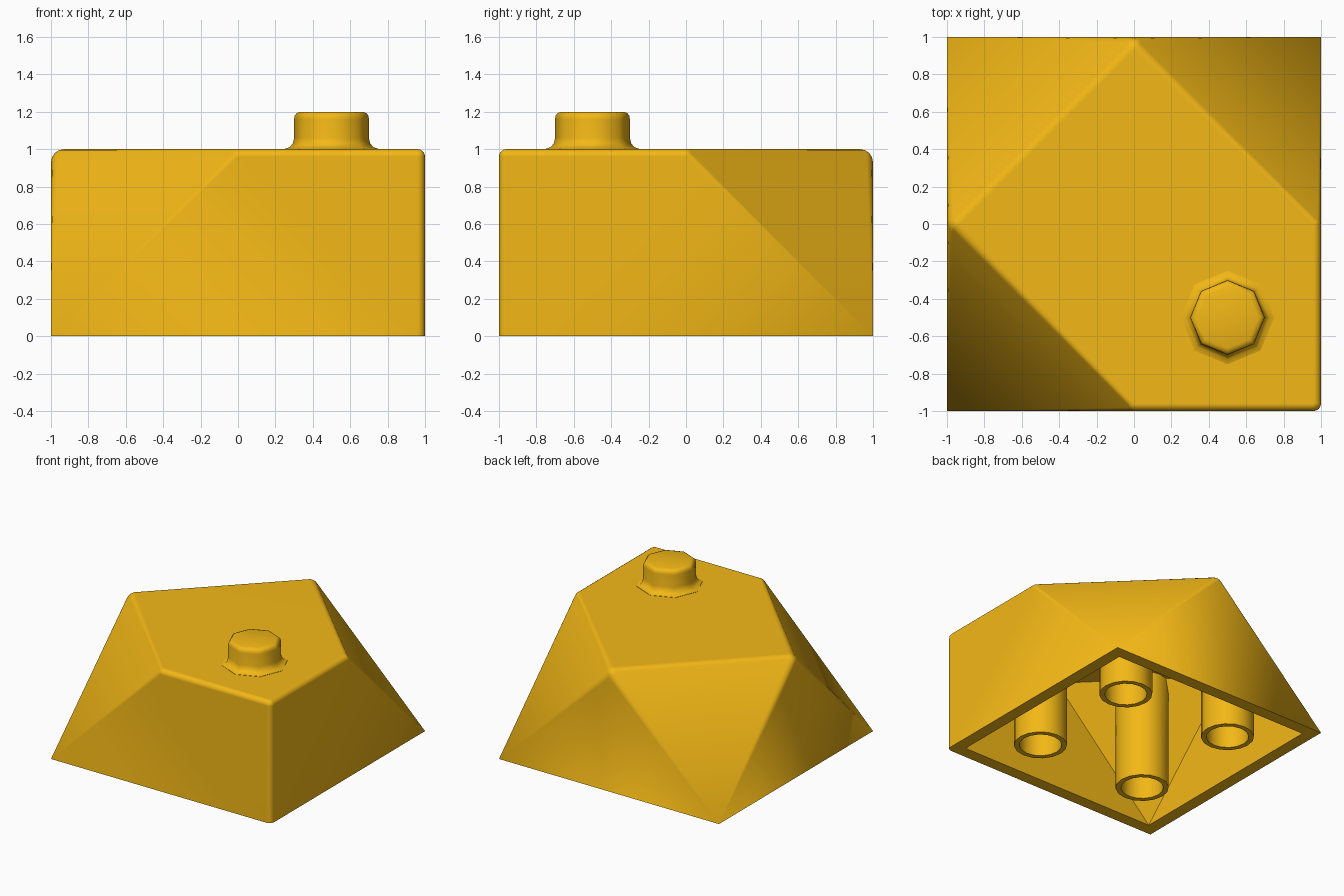
import bpy, bmesh
from math import sin, cos, pi, radians
from mathutils import Vector, Matrix

if "Cube" in bpy.data.objects:
    bpy.data.objects.remove(bpy.data.objects["Cube"])

mat = bpy.data.materials.new("yellow_plastic")
mat.diffuse_color = (0.9, 0.48, 0.008, 1)
mat.use_nodes = True
mat.node_tree.nodes["Principled BSDF"].inputs["Base Color"].default_value = mat.diffuse_color


def finish(bm, name, angle=None):
    bmesh.ops.recalc_face_normals(bm, faces=bm.faces)
    mesh = bpy.data.meshes.new(name)
    bm.to_mesh(mesh)
    bm.free()
    mesh.materials.append(mat)
    ob = bpy.data.objects.new(name, mesh)
    bpy.context.collection.objects.link(ob)
    if angle:
        smooth(ob, angle)
    return ob


def smooth(ob, angle):
    bpy.ops.object.select_all(action='DESELECT')
    ob.select_set(True)
    bpy.context.view_layer.objects.active = ob
    bpy.ops.object.shade_smooth_by_angle(angle=radians(angle))


def hull(bm):
    res = bmesh.ops.convex_hull(bm, input=bm.verts)
    junk = {g for g in res["geom_interior"] + res["geom_unused"]
            if isinstance(g, bmesh.types.BMVert)}
    bmesh.ops.delete(bm, geom=list(junk), context='VERTS')
    bmesh.ops.dissolve_limit(bm, angle_limit=radians(0.3),
                             verts=bm.verts, edges=bm.edges)


BASE = [(-1, -1), (1, -1), (1, 1), (-1, 1)]
TOP = [(0, -1, .04), (1, -1, .04), (1, 0, .04), (0, 1, .07), (-1, 0, .07)]

# Outer body: hull of the base corners and small balls at the roof corners
bm = bmesh.new()
for x, y in BASE:
    if (x, y) != (1, -1):
        bm.verts.new((x, y, 0))
for i in range(5):
    a = i * pi / 8
    bm.verts.new((.96 + .04 * sin(a), -.96 - .04 * cos(a), 0))
for x, y, r in TOP:
    bmesh.ops.create_uvsphere(bm, u_segments=16, v_segments=8, radius=r,
                              matrix=Matrix.Translation((x * (1 - r), y * (1 - r), 1 - r)))
hull(bm)
body = finish(bm, "body_shell")

# Hollow underside
bm = bmesh.new()
for x, y in BASE:
    for z in (0, -.1):
        bm.verts.new((.9 * x, .9 * y, z))
for x, y, r in TOP:
    bm.verts.new((.9 * x, .9 * y, .9))
hull(bm)
cutter = finish(bm, "cavity_cutter")
cutter.hide_render = True
mod = body.modifiers.new("hollow", 'BOOLEAN')
mod.operation = 'DIFFERENCE'
mod.solver = 'EXACT'
mod.object = cutter
bpy.context.view_layer.objects.active = body
bpy.ops.object.modifier_apply(modifier=mod.name)
bpy.data.objects.remove(cutter)
smooth(body, 30)
body.modifiers.new("flat_faces", 'WEIGHTED_NORMAL').keep_sharp = True


def bridge(bm, a, b):
    n = len(a)
    for i in range(n):
        bm.faces.new((a[i], a[(i + 1) % n], b[(i + 1) % n], b[i]))


# Eight-sided stud with flared foot and rounded rim
bm = bmesh.new()
prev = None
for r, z in [(.25, .998), (.25, 1.002), (.225, 1.01), (.207, 1.03), (.2, 1.06),
             (.2, 1.16), (.197, 1.18), (.185, 1.194), (.165, 1.2)]:
    ring = [bm.verts.new((.5 + r * cos(i * pi / 4), -.5 + r * sin(i * pi / 4), z))
            for i in range(8)]
    if prev:
        bridge(bm, prev, ring)
    prev = ring
bm.faces.new(prev)
finish(bm, "top_stud", 50)


# Underside tubes, running from the ground up to the sloping ceiling
def ceiling(x, y):
    return min(.9, 1.8 + x + y, 1.8 + x - y, 1.8 - x - y) + .015


def tube(name, cx, cy, n=16):
    bm = bmesh.new()
    rings = []
    for r, top in [(.2, True), (.2, False), (.16, False), (.16, True)]:
        ring = []
        for i in range(n):
            x, y = cx + r * cos(2 * pi * i / n), cy + r * sin(2 * pi * i / n)
            ring.append(bm.verts.new((x, y, ceiling(x, y) if top else 0)))
        rings.append(ring)
    for a, b in zip(rings, rings[1:] + rings[:1]):
        bridge(bm, a, b)
    finish(bm, name, 30)


for sx, side in ((-.5, "left"), (.5, "right")):
    for sy, end in ((-.5, "front"), (.5, "back")):
        tube(f"tube_{end}_{side}", sx, sy)
